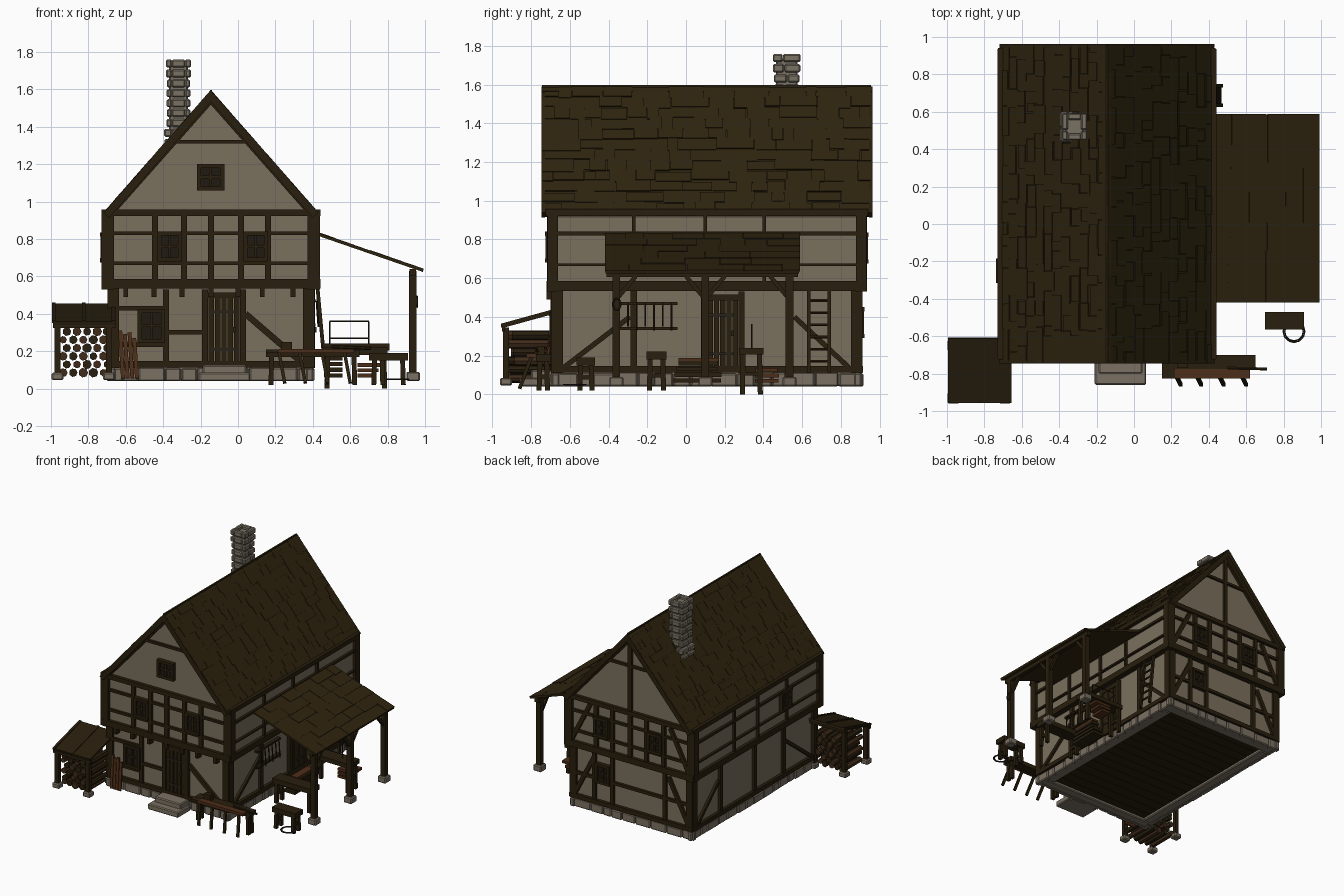
import bpy, bmesh, math, random
from mathutils import Vector, Matrix

if "Cube" in bpy.data.objects:
    bpy.data.objects.remove(bpy.data.objects["Cube"])
random.seed(4)
R = random.uniform

def mat(name, r, g, b):
    m = bpy.data.materials.new(name)
    m.diffuse_color = (r, g, b, 1)
    m.use_nodes = True
    m.node_tree.nodes["Principled BSDF"].inputs["Base Color"].default_value = m.diffuse_color
    return m

PLASTER = mat("plaster", .195, .16, .11)
TIMBER = mat("dark timber", .021, .013, .004)
ROOF = mat("roof shingle", .027, .017, .0045)
DOOR = mat("door wood", .022, .014, .004)
RED = mat("red plank", .075, .026, .009)
STONE = mat("foundation stone", .20, .165, .125)
CHIM = mat("chimney stone", .19, .165, .125)
LOG = mat("log bark", .05, .024, .010)
GLASS = mat("dark glass", .014, .010, .006)
IRON = mat("iron and rope", .022, .017, .011)
parts = {}

def get(name, m):
    if name not in parts:
        parts[name] = (bmesh.new(), m)
    return parts[name][0]

def box(name, m, x0, x1, y0, y1, z0, z1):
    M = Matrix.Translation(((x0+x1)/2, (y0+y1)/2, (z0+z1)/2)) @ Matrix.Diagonal((abs(x1-x0), abs(y1-y0), abs(z1-z0), 1))
    bmesh.ops.create_cube(get(name, m), size=1, matrix=M)

def frame(p, q, n):
    d = (q - p).normalized()
    n = (n - d * n.dot(d)).normalized()
    M = Matrix((n.cross(d), n, d)).transposed().to_4x4()
    M.col[0] = -M.col[0] if M.determinant() < 0 else M.col[0]
    M.translation = (p + q) / 2
    return M

def beam(name, m, p, q, w, t, n=(0, -1, 0)):
    """Box from p to q, w wide and t deep along n."""
    p, q = Vector(p), Vector(q)
    M = frame(p, q, Vector(n)) @ Matrix.Diagonal((w, t, (q-p).length, 1))
    bmesh.ops.create_cube(get(name, m), size=1, matrix=M)

def rod(name, m, p, q, r, sides=6):
    p, q = Vector(p), Vector(q)
    n = Vector((1, 0, .01)) if abs((q-p).normalized().x) < .9 else Vector((0, 0, 1))
    bmesh.ops.create_cone(get(name, m), cap_ends=True, segments=sides, radius1=r, radius2=r,
                          depth=(q-p).length, matrix=frame(p, q, n))

def ring(name, m, c, r, axis, thick=.004):
    pts = []
    for i in range(13):
        a = math.tau * i / 12
        u, v = r*math.cos(a), r*math.sin(a)
        pts.append(Vector(c) + Vector((0, u, v*1.5) if axis == 'x' else (u, v, 0)))
    for a, b in zip(pts, pts[1:]):
        rod(name, m, a, b, thick, 5)

CX, YC = -.145, .108
# wall coordinates: side, storey -> point from (u, z, outward distance)
def P(side, up, u, z, d=0):
    hx, hy = (.56, .803) if up else (.53, .782)
    return {'front': (u, YC-hy-d, z), 'back': (u, YC+hy+d, z),
            'right': (CX+hx+d, u, z), 'left': (CX-hx-d, u, z)}[side]
NORM = {'front': (0, -1, 0), 'back': (0, 1, 0), 'right': (1, 0, 0), 'left': (-1, 0, 0)}

def wb(side, up, u0, z0, u1, z1, w=.032, m=TIMBER, name=None, t=.035, d=.002):
    beam(name or side + "_timbers", m, P(side, up, u0, z0, d), P(side, up, u1, z1, d), w, t, NORM[side])

def window(side, up, u, z, w=.108, h=.138, bar=.014):
    n = side + "_windows"
    wb(side, up, u, z-h/2, u, z+h/2, w, GLASS, side + "_glass", .02, .004)
    for s in (-1, 1):
        wb(side, up, u+s*w/2, z-h/2, u+s*w/2, z+h/2, .022, TIMBER, n, .045, .008)
        wb(side, up, u-w/2-.011, z+s*h/2, u+w/2+.011, z+s*h/2, .022, TIMBER, n, .05, .008)
    wb(side, up, u, z-h/2, u, z+h/2, bar, TIMBER, n, .03, .008)
    wb(side, up, u-w/2, z, u+w/2, z, bar, TIMBER, n, .03, .008)

def door(side, u, w=.17):
    for i in range(5):
        c = u - w/2 + w*(i+.5)/5
        wb(side, 0, c, .13, c, .49, w/5-.005, DOOR, side + "_door", .03 + .006*(i % 2), .004)
    for s in (-1, 1):
        wb(side, 0, u+s*(w/2+.016), .11, u+s*(w/2+.016), .53, .032, t=.05)
    wb(side, 0, u-w/2, .5, u+w/2, .5, .03, t=.05)
    for z in (.21, .41):
        wb(side, 0, u-w/2+.01, z, u+w*.35, z, .014, IRON, side + "_door_hinges", .01, .022)
    wb(side, 0, u+w*.32, .30, u+w*.32, .33, .012, IRON, side + "_door_hinges", .02, .026)

# plaster walls and gables
box("ground_walls", PLASTER, CX-.53, CX+.53, YC-.782, YC+.782, .1, .56)
bm = get("upper_walls", PLASTER)
f = bm.faces.new([bm.verts.new((CX+x, YC-.803, z)) for x, z in
                  ((-.56, .54), (.56, .54), (.56, .915), (0, 1.552), (-.56, .915))])
ext = bmesh.ops.extrude_face_region(bm, geom=[f])
bmesh.ops.translate(bm, vec=(0, 1.606, 0), verts=[v for v in ext["geom"] if isinstance(v, bmesh.types.BMVert)])
bmesh.ops.recalc_face_normals(bm, faces=bm.faces)
for i in range(16):
    y = YC-.72+.09*i
    box("floor_boards", DOOR, CX-.47, CX+.47, y+.002, y+.088, .065, .1)

# foundation: inner ring and outer stones
for s in (-1, 1):
    box("foundation_core", STONE, CX-.54, CX+.54, YC+s*.785, YC+s*.70, .043, .105)
    box("foundation_core", STONE, CX+s*.535, CX+s*.45, YC-.70, YC+.70, .043, .105)
for side, lo, hi in (('front', -.705, .41), ('back', -.705, .41), ('left', -.705, .92), ('right', -.705, .92)):
    u = lo
    while u < hi - .01:
        v = min(u + R(.07, .15), hi)
        if hi - v < .05: v = hi
        e = R(.014, .024)
        a, b = P(side, 0, u+.002, .04, e), P(side, 0, v-.002, .115, -.02)
        box("foundation_stones", STONE, a[0], b[0], a[1], b[1], .04, R(.106, .116))
        u = v

# timber frame shared by every side
for side in NORM:
    end = side in ('front', 'back')
    lo, hi = (CX-.53, CX+.53) if end else (YC-.782, YC+.782)
    wb(side, 0, lo-.02, .13, hi+.02, .13, .035, t=.045)
    wb(side, 1, lo-.045, .56, hi+.045, .56, .05, t=.046)
    wb(side, 1, lo-.045, .94, hi+.045, .94, .036, t=.046)
    for z in (.83, .67):
        wb(side, 1, lo-.02, z, hi+.02, z, .02 if end or z > .7 else .014)
    for s in (lo+.01, hi-.01):
        wb(side, 0, s, .11, s, .55, .055, t=.042)
    for s in (lo-.015, hi+.015):
        wb(side, 1, s, .53, s, .95, .055, t=.044)

# front
for u in (-.445, -.29, -.145, .015, .16):
    wb('front', 1, u, .55, u, .93)
    wb('back', 1, u, .55, u, .93)
for u in (-.6, -.45, -.3, -.145, 0, .13, .295):
    box("jetty_joists", TIMBER, u-.013, u+.013, -.72, -.66, .49, .54)
wb('front', 0, -.385, .12, -.385, .53)
for z in (.235, .43, .3):
    wb('front', 0, -.66 if z != .3 else -.4, z, -.39 if z != .3 else -.18, z, .024)
wb('front', 0, .04, .40, .33, .15, .034)
window('front', 1, -.365, .76)
window('front', 1, .095, .76)
window('front', 0, -.463, .335, .125, .16)
window('front', 1, -.147, 1.13, .125, .12, .018)
door('front', -.075)
box("door_steps", STONE, -.19, .045, -.80, -.68, .04, .125)
box("door_steps", STONE, -.21, .065, -.86, -.70, .04, .085)
# gable rakes, collars and king post
for side in ('front', 'back'):
    wb(side, 1, CX-.22, 1.32, CX+.22, 1.32, .02)
    for s in (-1, 1):
        wb(side, 1, CX+s*.54, .93, CX, 1.54, .03)
wb('back', 1, CX, .95, CX, 1.54)
# back
for u in (-.44, .03, .19):
    wb('back', 0, u, .12, u, .54)
wb('back', 0, CX-.53, .32, CX+.53, .32, .024)
window('back', 1, -.37, .755)
window('back', 1, .11, .755)
window('back', 0, .11, .37)
for s in (-1, 1):
    wb('back', 0, CX+s*.51, .15, CX+s*.33, .5)
    wb('back', 1, CX+s*.53, .58, CX+s*.36, .91)
# long sides
for side in ('left', 'right'):
    for u in (-.27, .10, .535):
        wb(side, 0, u, .12, u, .54, .036)
    for u in (-.27, .10, .405):
        wb(side, 1, u, .56, u, .93, .018)
    wb(side, 0, -.63, .14, -.29, .40, .026)
    wb(side, 0, .84, .14, .56, .40, .026)
window('left', 1, -.25, .755)
door('right', .19, .16)

# flush shingles laid over a slab; at(t, y, h) gives a point on the slope
def shingle(name, at, n, L, rows, y0, y1, wmin, wmax):
    for r in range(rows):
        y = y0
        while y < y1 - .001:
            w = min(R(wmin, wmax), y1 - y)
            if y1 - (y+w) < .04: w = y1 - y
            h, a = R(-.003, .001), R(-.012, .012) if r else 0
            b = R(-.012, .012) if r < rows-1 else 0
            beam(name, ROOF, at(L*r/rows+a, y+w/2, h), at(L*(r+1)/rows+b, y+w/2, h), w-.003, .008, n)
            y += w

# main roof
for s in (-1, 1):
    d, n = Vector((s*.575, 0, -.655)).normalized(), Vector((s*.655, 0, .575)).normalized()
    top = Vector((CX, 0, 1.59))
    at = lambda t, y, h=0: top + d*t + n*h + Vector((0, y, 0))
    beam("roof_slab", ROOF, at(0, YC, -.018), at(.868, YC, -.018), 1.69, .03, n)
    shingle("roof_shingles", at, n, .868, 12, -.742, .957, .05, .2)
    for y in (-.738, .954):
        beam("bargeboards", TIMBER, at(.0, y, -.018), at(.868, y, -.018), .018, .04, n)
    box("eave_beams", TIMBER, CX+s*.555, CX+s*.582, -.725, .94, .925, .958)
box("ridge_cap", ROOF, CX-.006, CX+.006, -.745, .957, 1.575, 1.597)

# chimney: stone courses around a core, with wider footing stones
x, y = -.318, .52
box("chimney_core", CHIM, x-.05, x+.05, y-.055, y+.055, 1.2, 1.735)
for i in range(10):
    z, e, k = 1.235+.053*i, R(-.005, .003), R(-.02, .02)
    hx, hy = .066+e, .070+e
    if i in (1, 2): hx += .014; hy += .014
    for s in (-1, 1):
        box("chimney_stones", CHIM, x+s*hx, x+s*.035, y-hy, y+k-.002, z+.005, z+.047)
        box("chimney_stones", CHIM, x+s*hx, x+s*.035, y+k+.002, y+hy, z+.005, z+.047)
        box("chimney_stones", CHIM, x-.036, x+.036, y+s*hy, y+s*.036, z+.005, z+.047)

# lean-to
def lean(x): return .835 - (x-.43)*.345
nl = Vector((.326, 0, .945))
dl = Vector((.57, 0, lean(.99)-lean(.42))).normalized()
beam("lean_to_slab", ROOF, (.42, .085, lean(.42)-.012), (.99, .085, lean(.99)-.012), 1.0, .013, nl)
shingle("lean_to_shingles", lambda t, y, h=0: Vector((.42, y, lean(.42)-.004)) + dl*t + nl*h, nl, .604, 6, -.42, .59, .08, .3)
box("lean_to_beam", TIMBER, .917, .953, -.41, .58, .605, .64)
for y in (-.36, .10, .535):
    box("lean_to_posts", TIMBER, .915, .955, y-.02, y+.02, .08, .63)
    box("post_footings", STONE, .90, .972, y-.036, y+.036, .04, .09)
    for s in (-1, 1):
        if -.4 < y+s*.1 < .6:
            beam("lean_to_braces", TIMBER, (.935, y, .49), (.935, y+s*.1, .61), .022, .022, (1, 0, 0))
for i in range(2):
    ring("rope_coil", IRON, (.958, -.36+.004*i, .465), .02, 'x', .0035)

# woodshed with logs
for x in (-.965, -.69):
    for y, h in ((-.93, .345), (-.65, .43)):
        box("shed_posts", TIMBER, x-.016, x+.016, y-.016, y+.016, .07, h)
        box("shed_footings", STONE, x-.032, x+.032, y-.03, y+.03, .045, .085)
for i in range(2):
    x = -.907+.165*i
    beam("shed_roof", TIMBER, (x, -.955, .35), (x, -.61, .445), .163, .018, (0, -.3, 1))
for x in (-.985, -.825, -.665):
    beam("shed_roof", TIMBER, (x, -.955, .358), (x, -.61, .453), .02, .014, (0, -.3, 1))
box("shed_fascia", TIMBER, -.99, -.655, -.952, -.935, .325, .362)
box("shed_fascia", TIMBER, -.99, -.655, -.64, -.62, .41, .44)
for r in range(6):
    for c in range(5):
        x, z, k = -.925+.054*c+.02*(r % 2)-.01, .085+.044*r, R(-.025, .02)
        dark = (r + c) % 2
        rod("dark_logs" if dark else "logs", TIMBER if dark else LOG,
            (x, -.90+k, z), (x, -.67+k, z), R(.020, .026), 7)

# planks leaning on the front wall
for i, h in enumerate((.31, .29, .30, .27)):
    x = -.63+.025*i
    beam("leaning_planks", RED, (x+.015, -.74, .055), (x, -.702, h), .021, .012)

# benches and trestles
def table(name, x0, x1, y0, y1, z, t=.035, foot=0.02, splay=.004):
    box(name + "_top", TIMBER, x0, x1, y0, y1, z-t, z)
    for x, s in ((x0+.03, -1), (x1-.03, 1)):
        for y, q in ((y0+.02, -1), (y1-.02, 1)):
            beam(name + "_legs", TIMBER, (x, y, z-t), (x+s*splay, y+q*splay, foot), .026, .026)
        box(name + "_legs", TIMBER, x-.01, x+.01, y0+.02, y1-.02, z*.4, z*.4+.02)
table("front_bench", .15, .65, -.775, -.70, .205)
box("front_bench_plank", RED, .22, .62, -.825, -.775, .19, .212)
box("front_bench_edge", TIMBER, .15, .22, -.825, -.775, .19, .21)
for x in (.22, .33, .45, .57):
    beam("bench_struts", TIMBER, (x, -.80, .19), (x+.03, -.86, .03), .018, .018)
box("bench_tool", TIMBER, .23, .29, -.77, -.73, .205, .25)
rod("bench_tool", TIMBER, (.5, -.77, .225), (.71, -.775, .215), .009)
table("stool", .70, .91, -.565, -.47, .19, .04)
for r in (.05, .058):
    ring("stool_rope", IRON, (.855, -.575, .05), r, 'z')
table("near_trestle", .45, .80, -.205, -.10, .22, .04)
table("far_trestle", .45, .81, .275, .40, .24, .035, 0)
for i in range(4):
    box("plank_stack", TIMBER, .46+.01*i, .56, -.07+.01*i, .2-R(0, .04), .06+.03*i, .082+.03*i)
for i in range(3):
    box("far_plank_stack", RED, .64, .72+.03*i, .36, .50-R(0, .03), .06+.028*i, .08+.028*i)
box("plank_stack_top", RED, .50, .56, -.04, .17, .172, .188)
# frame saw on the far trestle
for p, q in (((.49, .24), (.49, .36)), ((.70, .24), (.70, .36)), ((.49, .36), (.70, .36)), ((.49, .27), (.70, .27))):
    rod("frame_saw", IRON, (p[0], .34, p[1]), (q[0], .34, q[1]), .004)

# ladder and tool rack on the right wall
for y in (.635, .74):
    beam("ladder", TIMBER, (.465, y, .11), (.425, y, .54), .018, .02, (1, 0, 0))
for i in range(6):
    z = .17+.063*i
    rod("ladder", TIMBER, (.46-.006*i, .63, z), (.46-.006*i, .745, z), .008)
for z in (.47, .34):
    box("tool_rack", TIMBER, .385, .415, -.34, -.045, z-.008, z+.008)
for i in range(6):
    y = -.30+.045*i
    rod("hanging_tools", TIMBER, (.42, y, .47), (.43, y, .35-.02*(i % 2)), .005)

# turn every part into an object
for name, (bm, m) in parts.items():
    bmesh.ops.recalc_face_normals(bm, faces=bm.faces)
    me = bpy.data.meshes.new(name)
    bm.to_mesh(me)
    bm.free()
    me.materials.append(m)
    ob = bpy.data.objects.new(name, me)
    bpy.context.collection.objects.link(ob)
    if m in (STONE, CHIM):
        b = ob.modifiers.new("worn_edges", 'BEVEL')
        b.width, b.segments = .007, 1
